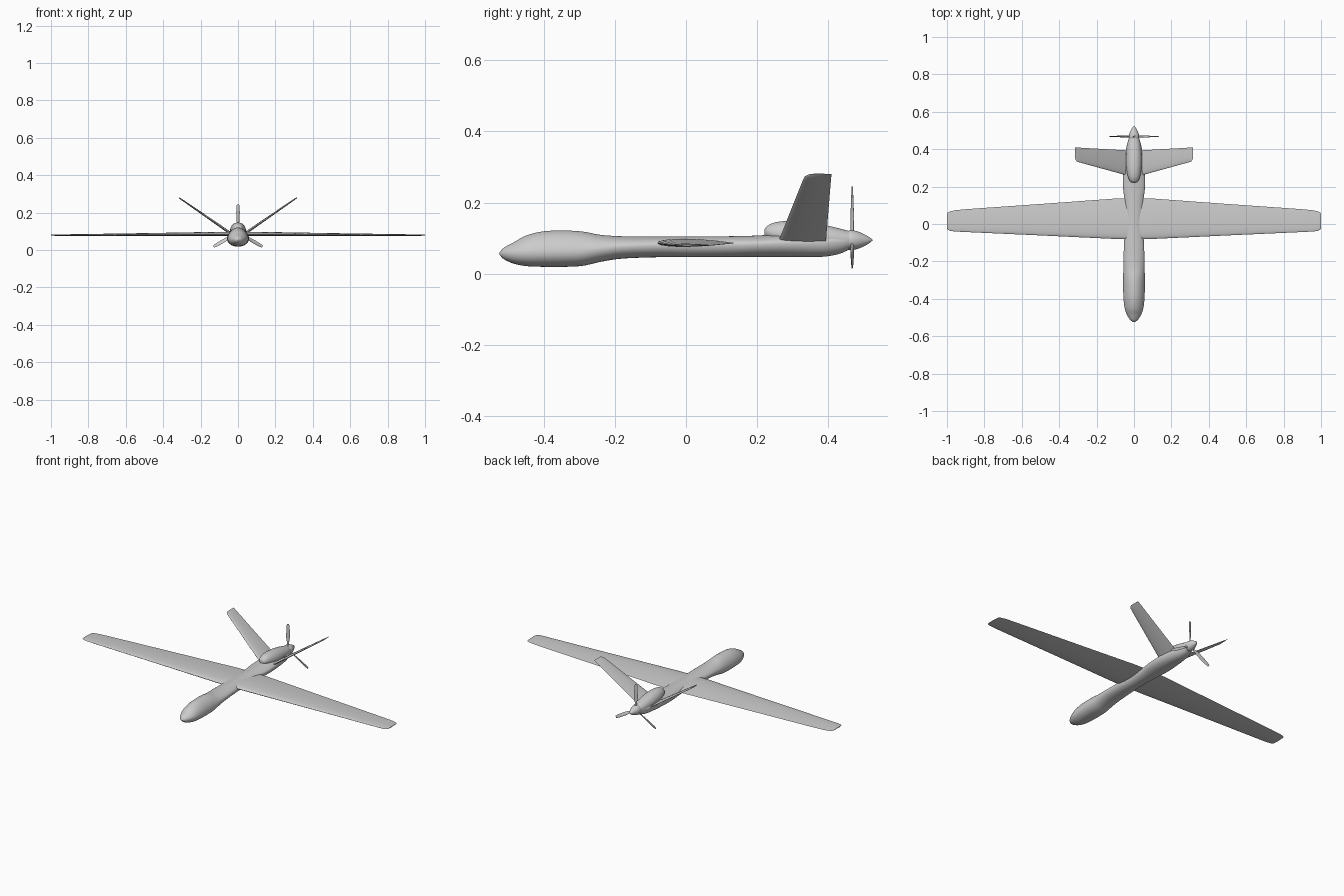
import bpy, bmesh
from math import sin, cos, pi, radians, hypot
from mathutils import Vector, Matrix


def loft(name, rings, angle=40):
    """Skin a list of equal-length point rings and cap both ends."""
    bm = bmesh.new()
    vs = [[bm.verts.new(p) for p in r] for r in rings]
    n = len(vs[0])
    for a, b in zip(vs, vs[1:]):
        for i in range(n):
            bm.faces.new((a[i], a[(i + 1) % n], b[(i + 1) % n], b[i]))
    bm.faces.new(vs[0])
    bm.faces.new(vs[-1])
    bmesh.ops.recalc_face_normals(bm, faces=bm.faces)
    me = bpy.data.meshes.new(name)
    bm.to_mesh(me)
    bm.free()
    ob = bpy.data.objects.new(name, me)
    bpy.context.collection.objects.link(ob)
    bpy.ops.object.select_all(action='DESELECT')
    ob.select_set(True)
    bpy.context.view_layer.objects.active = ob
    bpy.ops.object.shade_smooth_by_angle(angle=radians(angle))
    return ob


def smooth(st, k=5):
    """Catmull-Rom interpolation through station tuples."""
    out = []
    for i in range(len(st) - 1):
        p0, p1, p2, p3 = st[max(i - 1, 0)], st[i], st[i + 1], st[min(i + 2, len(st) - 1)]
        for j in range(k):
            t = j / k
            out.append([0.5 * (2 * b + (c - a) * t + (2 * a - 5 * b + 4 * c - d) * t * t
                               + (3 * b - a - 3 * c + d) * t ** 3)
                        for a, b, c, d in zip(p0, p1, p2, p3)])
    return out + [list(st[-1])]


def body(name, stations, up=2.0, low=2.0, n=40):
    """Body along y from (y, half width, bottom, chine, top) stations."""
    rings = []
    for y, w, zb, zc, zt in smooth(stations):
        ring = []
        for i in range(n):
            c, s = cos(2 * pi * i / n), sin(2 * pi * i / n)
            e, h = (up, zt - zc) if s >= 0 else (low, zc - zb)
            q = abs(s) ** (2 / e) * (1 if s >= 0 else -1)
            x = abs(c) ** (2 / e) * (1 if c >= 0 else -1)
            ring.append((w * x, y, zc + h * q))
        rings.append(ring)
    return loft(name, rings)


def airfoil(name, sections, n=12):
    """Lifting surface from (x, z, leading y, trailing y, thickness)."""
    dx, dz = sections[-1][0] - sections[0][0], sections[-1][1] - sections[0][1]
    nx, nz = -dz / hypot(dx, dz), dx / hypot(dx, dz)
    rings = []
    for x, z, y0, y1, t in sections:
        ring = []
        for i in range(2 * n):
            a = pi * i / n
            u = (1 - cos(a)) / 2
            prof = 2.6 * (u ** 0.5) * (1 - u) + 0.03
            h = t * 0.5 * prof * (1 if i <= n else -0.9)
            ring.append((x + nx * h, y0 + (y1 - y0) * u, z + nz * h))
        rings.append(ring)
    return loft(name, rings)


# Fuselage with bulbous nose
body("fuselage", [
    (-0.525, 0.003, 0.053, 0.056, 0.060),
    (-0.512, 0.021, 0.040, 0.057, 0.073),
    (-0.485, 0.038, 0.028, 0.058, 0.088),
    (-0.45, 0.050, 0.021, 0.059, 0.107),
    (-0.40, 0.056, 0.019, 0.060, 0.119),
    (-0.34, 0.058, 0.019, 0.061, 0.121),
    (-0.29, 0.058, 0.022, 0.063, 0.118),
    (-0.24, 0.057, 0.033, 0.070, 0.109),
    (-0.18, 0.056, 0.042, 0.076, 0.105),
    (-0.08, 0.052, 0.046, 0.080, 0.104),
    (0.02, 0.046, 0.046, 0.081, 0.104),
    (0.12, 0.050, 0.046, 0.082, 0.105),
    (0.20, 0.059, 0.046, 0.084, 0.107),
    (0.28, 0.058, 0.046, 0.086, 0.112),
    (0.38, 0.046, 0.047, 0.087, 0.116),
    (0.43, 0.036, 0.055, 0.090, 0.116),
    (0.462, 0.026, 0.069, 0.093, 0.115)], up=1.75, low=2.1)

# Engine nacelle on the rear deck
body("engine_nacelle", [
    (0.221, 0.010, 0.106, 0.116, 0.124),
    (0.230, 0.022, 0.098, 0.116, 0.135),
    (0.255, 0.033, 0.090, 0.112, 0.145),
    (0.30, 0.041, 0.080, 0.106, 0.148),
    (0.36, 0.042, 0.070, 0.101, 0.142),
    (0.42, 0.036, 0.066, 0.097, 0.130),
    (0.465, 0.026, 0.069, 0.094, 0.118)])

# Main wing with rounded tips
half = [(0.0, 0.086, -0.082, 0.138, 0.024), (0.10, 0.086, -0.080, 0.136, 0.023),
        (0.50, 0.083, -0.061, 0.107, 0.015), (0.90, 0.080, -0.043, 0.079, 0.009),
        (0.96, 0.080, -0.040, 0.073, 0.008), (0.985, 0.080, -0.036, 0.067, 0.007),
        (0.997, 0.080, -0.030, 0.060, 0.006), (1.0, 0.080, -0.022, 0.050, 0.004)]
airfoil("main_wing", [(-s[0],) + s[1:] for s in half[:0:-1]] + half)

# V tail
tail = [(0.025, 0.080, 0.256, 0.393, 0.015), (0.29, 0.263, 0.329, 0.408, 0.008),
        (0.305, 0.273, 0.334, 0.409, 0.007), (0.312, 0.278, 0.343, 0.410, 0.005),
        (0.315, 0.280, 0.352, 0.410, 0.003)]
for side, label in ((1, "right"), (-1, "left")):
    airfoil("tail_fin_" + label, [(side * s[0],) + s[1:] for s in tail])

# Propeller spinner
hub = Vector((0, 0.468, 0.094))
body("spinner", [(y, r, hub.z - r, hub.z, hub.z + r) for y, r in
                 ((0.458, 0.027), (0.468, 0.028), (0.485, 0.024),
                  (0.505, 0.015), (0.518, 0.007), (0.525, 0.001))])

# Three twisted propeller blades
for k in range(3):
    rings = []
    for r, w, t, twist in ((0.015, 0.005, 0.004, 45), (0.045, 0.006, 0.003, 40),
                           (0.07, 0.010, 0.0022, 28), (0.11, 0.010, 0.0016, 18),
                           (0.14, 0.0085, 0.0012, 14), (0.151, 0.006, 0.0008, 12)):
        spin = Matrix.Rotation(2 * pi * k / 3, 3, 'Y') @ Matrix.Rotation(radians(twist), 3, 'Z')
        rings.append([hub + spin @ Vector((w * cos(a), t * sin(a), r))
                      for a in (2 * pi * i / 12 for i in range(12))])
    loft("propeller_blade_%d" % (k + 1), rings)
